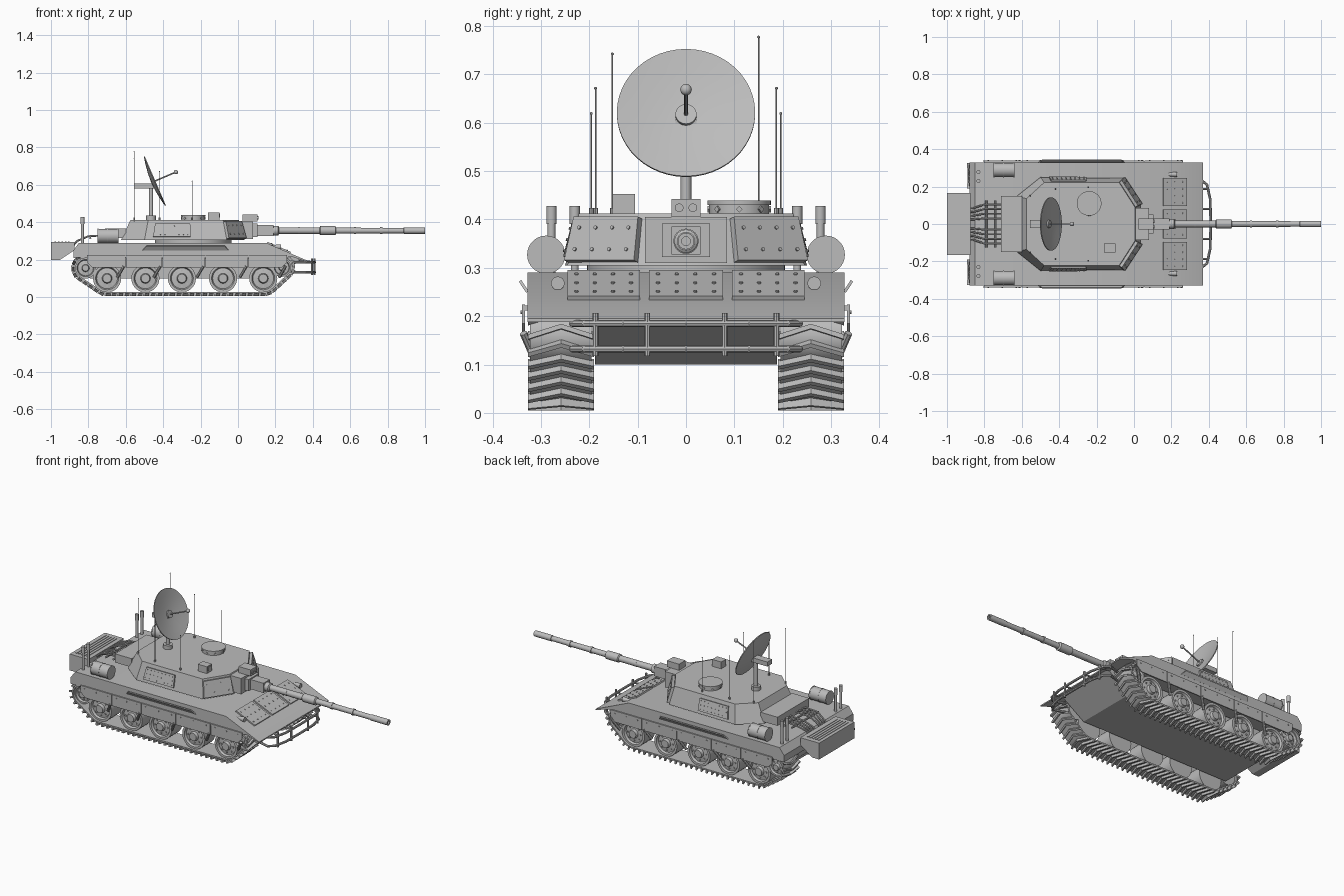
import bpy, bmesh, math
from mathutils import Vector as V, Matrix
from mathutils.geometry import convex_hull_2d

if "Cube" in bpy.data.objects:
    bpy.data.objects.remove(bpy.data.objects["Cube"])

grey = bpy.data.materials.new("armour grey")
grey.diffuse_color = (0.5, 0.5, 0.5, 1)
grey.use_nodes = True
grey.node_tree.nodes["Principled BSDF"].inputs["Base Color"].default_value = grey.diffuse_color
SIDES = (1, -1)

def finish(bm, name):
    bmesh.ops.recalc_face_normals(bm, faces=bm.faces[:])
    me = bpy.data.meshes.new(name)
    bm.to_mesh(me)
    bm.free()
    me.materials.append(grey)
    ob = bpy.data.objects.new(name, me)
    bpy.context.collection.objects.link(ob)
    return ob

def cyl(bm, p, q, r, r2=None, seg=12):
    p, q = V(p), V(q)
    d = q - p
    m = Matrix.Translation((p + q) / 2) @ d.to_track_quat('Z', 'Y').to_matrix().to_4x4()
    bmesh.ops.create_cone(bm, cap_ends=True, segments=seg, radius1=r,
                          radius2=r if r2 is None else r2, depth=d.length, matrix=m)

def ball(bm, p, r, seg=10):
    bmesh.ops.create_uvsphere(bm, u_segments=seg, v_segments=6, radius=r, matrix=Matrix.Translation(p))

def rod(bm, pts, r, seg=8):
    for a, b in zip(pts, pts[1:]):
        cyl(bm, a, b, r, seg=seg)
    for p in pts[1:-1]:
        ball(bm, p, r, 8)

def loft(bm, lower, upper):
    a = [bm.verts.new(p) for p in lower]
    b = [bm.verts.new(p) for p in upper]
    n = len(a)
    bm.faces.new(a)
    bm.faces.new(b)
    for i in range(n):
        bm.faces.new((a[i], a[(i + 1) % n], b[(i + 1) % n], b[i]))

def prism(bm, xz, y0, y1):
    loft(bm, [(x, y0, z) for x, z in xz], [(x, y1, z) for x, z in xz])

def box(bm, x0, x1, y0, y1, z0, z1):
    prism(bm, [(x0, z0), (x1, z0), (x1, z1), (x0, z1)], y0, y1)

def panel(bm, a, b, c, d, out, t, nu=0, nv=0, r=0.004):
    """Bolted plate on the quad a b c d, standing off by t."""
    a, b, c, d = map(V, (a, b, c, d))
    n = (b - a).cross(d - a).normalized()
    if n.dot(V(out)) < 0:
        n = -n
    loft(bm, [p - n * 0.003 for p in (a, b, c, d)], [p + n * t for p in (a, b, c, d)])
    for i in range(nu):
        for j in range(nv):
            u, v = (i + .5) / nu, (j + .5) / nv
            p = a.lerp(b, u).lerp(d.lerp(c, u), v) + n * t
            cyl(bm, p - n * 0.001, p + n * 0.003, r, seg=8)

def lathe(bm, prof, centre, axis, seg):
    """Closed spin of (radius, height) points about an axis."""
    m = Matrix.Translation(centre) @ V(axis).to_track_quat('Z', 'Y').to_matrix().to_4x4()
    rings = []
    for r, h in prof:
        k = 1 if r == 0 else seg
        rings.append([bm.verts.new(m @ V((r * math.cos(2 * math.pi * i / seg),
                      r * math.sin(2 * math.pi * i / seg), h))) for i in range(k)])
    for A, B in zip(rings, rings[1:]):
        for i in range(seg):
            q = [A[i % len(A)], A[(i + 1) % len(A)], B[(i + 1) % len(B)], B[i % len(B)]]
            bm.faces.new(list(dict.fromkeys(q)))

# Hull: wide upper body and narrow belly
bm = bmesh.new()
prism(bm, [(-.88, .21), (-.88, .25), (-.85, .29), (.15, .29), (.37, .195), (.37, .188), (.29, .215)], -.328, .328)
finish(bm, "upper_hull")
bm = bmesh.new()
prism(bm, [(-.875, .22), (-.86, .17), (-.79, .1), (.19, .1), (.34, .2), (.3, .222)], -.188, .188)
finish(bm, "lower_hull")

# Glacis plates, headlights and deck fittings
bm = bmesh.new()
g = lambda x, y: (x, y, .29 - (x - .15) * .432)
for y0, y1 in ((-.245, -.095), (-.077, .077), (.095, .245)):
    panel(bm, g(.155, y0), g(.155, y1), g(.28, y1), g(.28, y0), (1, 0, 1), .008, 4, 3)
finish(bm, "glacis_plates")
bm = bmesh.new()
for s in SIDES:
    cyl(bm, (.17, .265 * s, .268), (.225, .265 * s, .268), .008, .014, 14)
    cyl(bm, (.225, .265 * s, .268), (.231, .265 * s, .268), .014, seg=14)
finish(bm, "headlights")

# Front bumper rails
bm = bmesh.new()
for z in (.185, .132):
    rod(bm, [(.29, -.215, z), (.36, -.235, z), (.39, -.21, z), (.408, -.13, z), (.41, 0, z),
             (.408, .13, z), (.39, .21, z), (.36, .235, z), (.29, .215, z)], .007)
for s in SIDES:
    for y, x in ((.187, .395), (.08, .409)):
        cyl(bm, (x, y * s, .118), (x, y * s, .207), .006, seg=8)
        cyl(bm, (x, y * s, .185), (.32, y * s, .2), .005, seg=8)
finish(bm, "front_bumper")

# Running gear
WHEELS = (-.70, -.495, -.3, -.08, .135)
circles = [(-.815, .155, .056), (.235, .158, .05)] + [(x, .1, .075) for x in WHEELS]

def belt(grow):
    pts = [V((x + (r + grow) * math.cos(a * math.pi / 16), z + (r + grow) * math.sin(a * math.pi / 16)))
           for x, z, r in circles for a in range(32)]
    return [pts[i] for i in convex_hull_2d(pts)]

for s, side in ((-1, "right"), (1, "left")):
    # Track band with chevron lugs
    bm = bmesh.new()
    rings = []
    for p in belt(.006):
        rings.append([bm.verts.new((p.x, y * s, p.y)) for y in (.195, .322)])
    n = len(rings)
    for i in range(n):
        bm.faces.new((*rings[i], *reversed(rings[(i + 1) % n])))
    bmesh.ops.recalc_face_normals(bm, faces=bm.faces[:])
    bmesh.ops.solidify(bm, geom=bm.faces[:], thickness=.009)
    path = belt(.011)
    lens = [(path[(i + 1) % n] - path[i]).length for i in range(len(path))]
    count = 74
    step = sum(lens) / count
    for k in range(count):
        d, i = k * step, 0
        while i < len(lens) - 1 and d > lens[i]:
            d -= lens[i]
            i += 1
        t = (path[(i + 1) % len(path)] - path[i]).normalized()
        p = path[i] + t * d
        o = V((t.y, -t.x))
        if o.dot(p - V((-.29, .12))) < 0:
            o = -o
        for ya, yb in ((.258, .190), (.258, .327)):
            def corner(y, slide, lift):
                q = p + t * slide + o * lift
                return (q.x, y * s, q.y)
            quad = lambda h: [corner(ya, .007, h), corner(ya, .017, h), corner(yb, -.005, h), corner(yb, -.015, h)]
            loft(bm, quad(-.008), quad(.009))
    finish(bm, side + "_track")
    # Road wheels, sprocket and idler
    bm = bmesh.new()
    for x, z, r in circles:
        lathe(bm, [(0, -.05), (r, -.05), (r, .05), (r * .82, .05), (r * .74, .038), (r * .36, .042),
                   (r * .3, .058), (0, .058)], (x, .257 * s, z), (0, s, 0), 28)
        for k in range(8):
            a = k * math.pi / 4
            q = V((x + r * .55 * math.cos(a), .296 * s, z + r * .55 * math.sin(a)))
            cyl(bm, q, q + V((0, .006 * s, 0)), .005, seg=8)
    finish(bm, side + "_wheels")
    # Skirt panels with hangers
    bm = bmesh.new()
    xs = (-.81, -.6, -.405, -.175, .055, .265)
    for i, (a, b) in enumerate(zip(xs, xs[1:])):
        e = .03 if i == 4 else 0
        f = .03 if i == 0 else 0
        prism(bm, [(a + .002 + f, .157), (b - .002 - e, .157), (b - .002, .185), (b - .002, .224),
                   (a + .002, .224), (a + .002, .185)], .333 * s, .339 * s)
        for x in (a + .03, (a + b) / 2, b - .03):
            cyl(bm, (x, .338 * s, .208), (x, .342 * s, .208), .004, seg=8)
        cyl(bm, (b - .01, .336 * s, .165), (b - .045, .31 * s, .105), .008, seg=8)
    box(bm, -.8, .26, .325 * s, .335 * s, .212, .222)
    finish(bm, side + "_skirt")
    # Flared side rail
    bm = bmesh.new()
    y = lambda v: v * s
    panel(bm, (-.51, y(.328), .25), (-.05, y(.328), .25), (-.07, y(.343), .273), (-.49, y(.343), .273), (0, s, 0), .003)
    finish(bm, side + "_rail")

# Turret body on its ring
low = [(-.625, .15), (-.5, .25), (-.06, .245), (.035, .1)]
top = [(-.575, .135), (-.48, .222), (-.08, .222), (.005, .09)]
def ring(pts, z):
    return [(x, y, z) for x, y in pts] + [(x, -y, z) for x, y in reversed(pts)]
bm = bmesh.new()
loft(bm, ring(low, .305), ring(top, .412))
finish(bm, "turret")
bm = bmesh.new()
cyl(bm, (-.24, 0, .28), (-.24, 0, .308), .205, seg=48)
finish(bm, "turret_ring")

# Bolted cheek and side armour
bm = bmesh.new()
for s in SIDES:
    L = [V((x, y * s, .305)) for x, y in low]
    T = [V((x, y * s, .412)) for x, y in top]
    a, d = L[2].lerp(T[2], .06), L[2].lerp(T[2], .9)
    b, c = L[3].lerp(T[3], .06), L[3].lerp(T[3], .9)
    panel(bm, a, b, c, d, (1, s, 0), .016, 4, 2)
    pt = lambda u, v: L[1].lerp(L[2], u).lerp(T[1].lerp(T[2], u), v)
    panel(bm, pt(.1, .15), pt(.56, .15), pt(.56, .8), pt(.1, .8), (0, s, 0), .009, 8, 3, .003)
finish(bm, "turret_armour")

# Gun mount and barrel
bm = bmesh.new()
box(bm, -.02, .08, -.085, .085, .31, .405)
box(bm, .07, .105, -.05, .05, .322, .392)
box(bm, .1, .19, -.03, .03, .327, .385)
finish(bm, "mantlet")
bm = bmesh.new()
lathe(bm, [(0, 0), (.026, 0), (.026, .03), (.018, .035), (.018, .25), (.024, .255), (.024, .335), (.016, .34),
           (.0145, .7), (.017, .702), (.017, .815), (.009, .815), (.009, .77), (0, .77)], (.185, 0, .355), (1, 0, 0), 24)
for x in (.32, .62, .76):
    cyl(bm, (x, 0, .355), (x + .012, 0, .355), .019, seg=24)
finish(bm, "gun_barrel")

# Sight box, side sight and cupola
bm = bmesh.new()
box(bm, .025, .105, -.03, .03, .405, .442)
for s in SIDES:
    cyl(bm, (.1, .014 * s, .424), (.11, .014 * s, .424), .009, seg=14)
box(bm, -.16, -.1, -.152, -.105, .405, .453)
box(bm, -.1, -.097, -.143, -.114, .425, .446)
finish(bm, "sights")
bm = bmesh.new()
cyl(bm, (-.24, .11, .405), (-.24, .11, .432), .062, seg=32)
cyl(bm, (-.24, .11, .43), (-.24, .11, .439), .066, seg=32)
for k in range(8):
    a = k * math.pi / 4
    ux = V((math.cos(a), math.sin(a), 0))
    cyl(bm, V((-.24, .11, .421)) + ux * .055, V((-.24, .11, .421)) + ux * .066, .007, seg=4)
finish(bm, "cupola")

# Dish on a mast
axis = V((.918, 0, .394)).normalized()
c = V((-.442, 0, .621))
bm = bmesh.new()
lathe(bm, [(0, -.018), (.05, -.015), (.1, -.008), (.143, 0), (.143, -.005), (.1, -.014), (.05, -.021), (0, -.024)], c, axis, 48)
cyl(bm, c - axis * .018, c - axis * .008, .022, seg=20)
finish(bm, "dish")
bm = bmesh.new()
cyl(bm, c - axis * .012, c + axis * .118, .004, seg=8)
ball(bm, c + axis * .12, .012, 14)
finish(bm, "dish_feed")
bm = bmesh.new()
cyl(bm, (-.465, 0, .405), (-.465, 0, .435), .026, seg=20)
cyl(bm, (-.465, 0, .43), (-.465, 0, .605), .011, seg=16)
box(bm, -.555, -.45, -.022, .022, .58, .607)
finish(bm, "dish_mast")

# Whip antennas
bm = bmesh.new()
for x, y, z in ((-.555, .15, .78), (-.555, -.152, .745), (-.42, .187, .674), (-.42, -.187, .674),
                (-.245, .196, .622), (-.245, -.196, .622)):
    cyl(bm, (x, y, .4), (x, y, .424), .005, seg=8)
    cyl(bm, (x, y, .42), (x, y, z - .003), .0016, seg=6)
    ball(bm, (x, y, z - .003), .003, 6)
finish(bm, "antennas")

# Rear: stowage bin, turret bin, drums, stacks and pipes
bm = bmesh.new()
prism(bm, [(-1, .197), (-1, .295), (-.875, .295), (-.875, .25), (-.955, .197)], -.167, .167)
for k in range(5):
    box(bm, -.98 + k * .018, -.972 + k * .018, -.14, .14, .29, .298)
finish(bm, "rear_bin")
bm = bmesh.new()
box(bm, -.712, -.6, -.15, .15, .315, .367)
finish(bm, "turret_bin")
bm = bmesh.new()
for s in SIDES:
    cyl(bm, (-.75, .289 * s, .327), (-.64, .289 * s, .327), .038, seg=28)
    for x in (-.752, -.7, -.644):
        cyl(bm, (x, .289 * s, .327), (x + .006, .289 * s, .327), .0395, seg=28)
finish(bm, "fuel_drums")
bm = bmesh.new()
for s in SIDES:
    for yy in (.278, .23):
        cyl(bm, (-.832, yy * s, .28), (-.832, yy * s, .4), .008, seg=12)
        cyl(bm, (-.832, yy * s, .39), (-.832, yy * s, .428), .0105, seg=12)
finish(bm, "exhaust_stacks")
bm = bmesh.new()
for s in SIDES:
    for yy in (.03, .055, .08, .105):
        rod(bm, [(-.71, yy * s, .33), (-.8, yy * s, .325), (-.86, yy * s * .8, .3), (-.885, yy * s * .8, .27)], .005)
for x in (-.74, -.79):
    cyl(bm, (x, -.125, .315), (x, .125, .315), .006, seg=8)
finish(bm, "engine_pipes")

# Smooth round parts, keep hard edges
bpy.ops.object.select_all(action='SELECT')
bpy.context.view_layer.objects.active = bpy.context.selected_objects[0]
bpy.ops.object.shade_smooth_by_angle(angle=math.radians(32))
